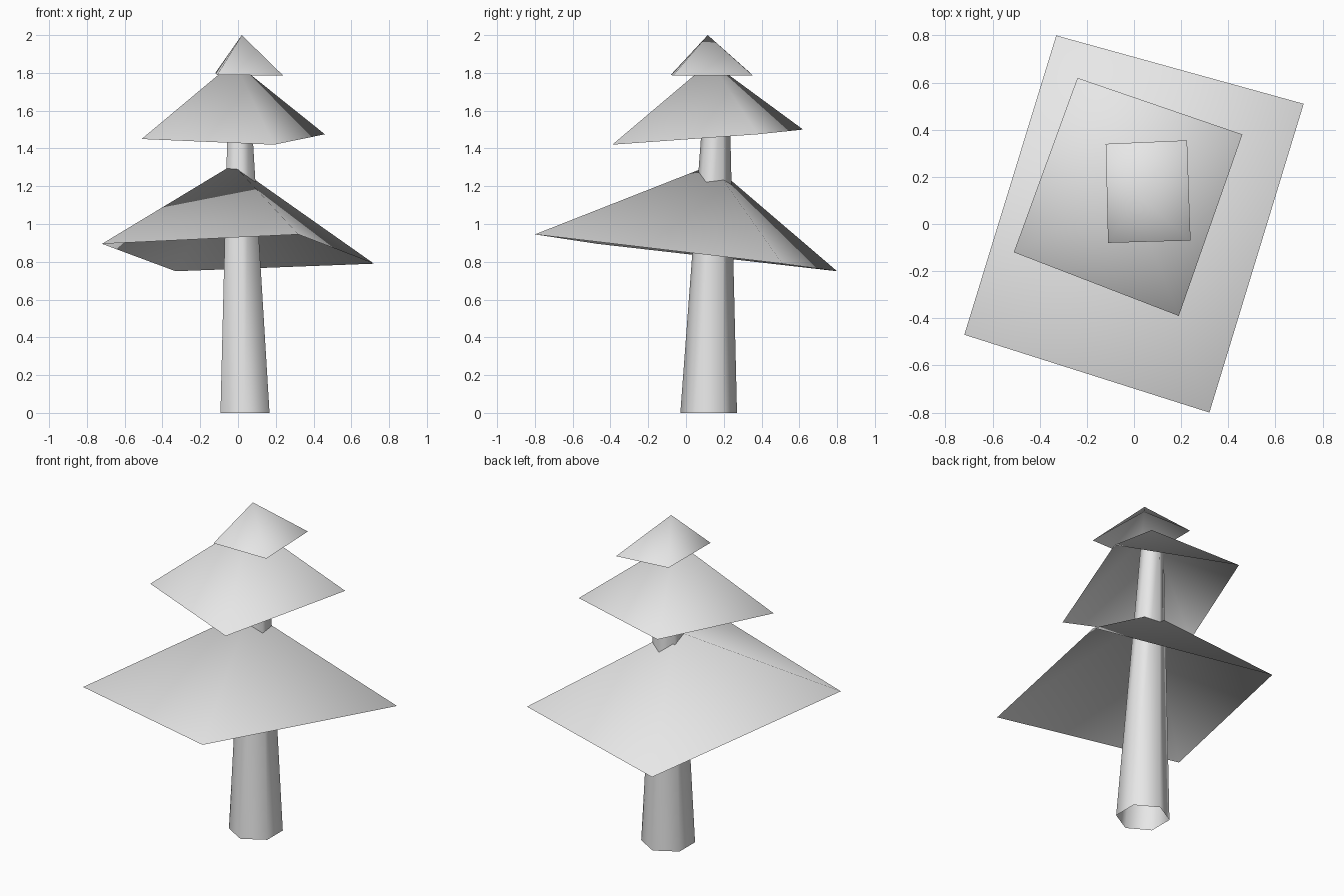
import bpy
import bmesh
import math
from mathutils import Vector

cube = bpy.data.objects.get("Cube")
if cube:
    bpy.data.objects.remove(cube, do_unlink=True)

grey = bpy.data.materials.new("plain_grey")
grey.use_nodes = True
grey.diffuse_color = (0.8, 0.8, 0.8, 1)
grey.node_tree.nodes["Principled BSDF"].inputs["Base Color"].default_value = (0.8, 0.8, 0.8, 1)


def finish(name, bm):
    """Turn a bmesh into a smooth shaded grey object."""
    for face in bm.faces:
        face.smooth = True
    mesh = bpy.data.meshes.new(name)
    bm.to_mesh(mesh)
    bm.free()
    mesh.materials.append(grey)
    obj = bpy.data.objects.new(name, mesh)
    bpy.context.collection.objects.link(obj)
    return obj


def canopy(name, apex, corners):
    """Open four-sided pyramid; corners run counter-clockwise from above."""
    bm = bmesh.new()
    top = bm.verts.new(apex)
    rim = [bm.verts.new(c) for c in corners]
    for i, vert in enumerate(rim):
        bm.faces.new((vert, rim[(i + 1) % len(rim)], top))
    return finish(name, bm)


def tapered_tube(name, bottom, top, r_bottom, r_top, sides=6):
    """Open leaning tube with a corner pointing to the front."""
    bm = bmesh.new()
    rings = []
    for centre, radius in ((bottom, r_bottom), (top, r_top)):
        ring = []
        for i in range(sides):
            a = math.tau * i / sides - math.pi / 2
            offset = Vector((math.cos(a), math.sin(a), 0)) * radius
            ring.append(bm.verts.new(Vector(centre) + offset))
        rings.append(ring)
    low, high = rings
    for i in range(sides):
        j = (i + 1) % sides
        bm.faces.new((low[i], low[j], high[j], high[i]))
    return finish(name, bm)


# Trunk, slightly leaning and hollow
tapered_tube("trunk", (0.037, 0.12, 0), (0.005, 0.165, 1.76), 0.15, 0.063)

# Three tilted foliage tiers, open underneath
canopy("lower_foliage", (-0.025, 0.14, 1.315),
       [(-0.72, -0.47, 0.895), (0.32, -0.80, 0.945), (0.72, 0.51, 0.79), (-0.33, 0.80, 0.75)])
canopy("middle_foliage", (-0.02, 0.13, 1.86),
       [(-0.51, -0.12, 1.45), (0.19, -0.39, 1.42), (0.46, 0.38, 1.475), (-0.24, 0.62, 1.50)])
canopy("top_foliage", (0.02, 0.115, 2.0),
       [(-0.11, -0.08, 1.79), (0.24, -0.07, 1.785), (0.225, 0.355, 1.785), (-0.12, 0.34, 1.80)])
